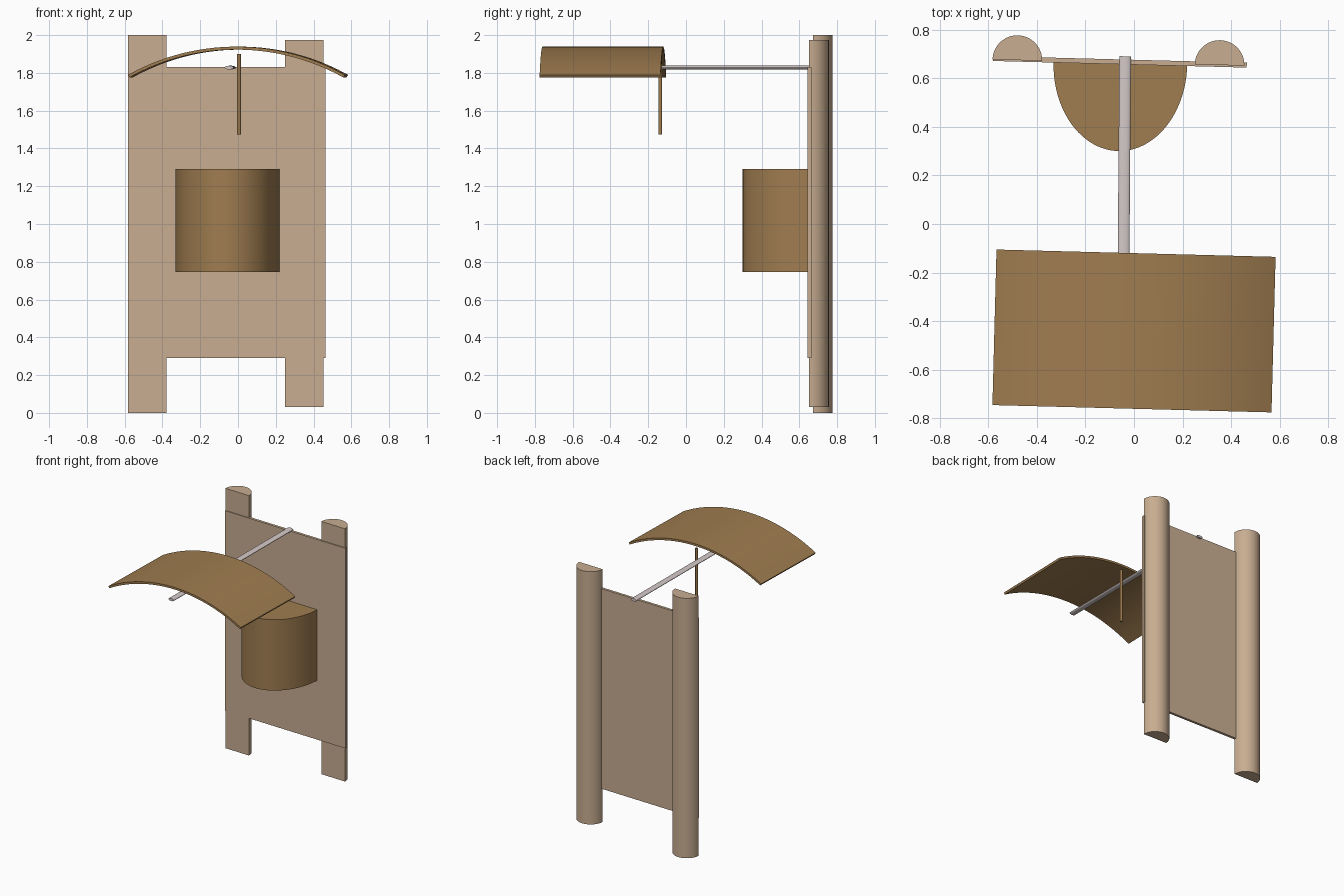
import bpy, bmesh, math
from mathutils import Matrix

if "Cube" in bpy.data.objects:
    bpy.data.objects.remove(bpy.data.objects["Cube"])


def material(name, rgb):
    m = bpy.data.materials.new(name)
    m.diffuse_color = (*rgb, 1)
    m.use_nodes = True
    m.node_tree.nodes["Principled BSDF"].inputs["Base Color"].default_value = m.diffuse_color
    return m


pale = material("pale wood", (0.58, 0.42, 0.285))
brown = material("brown wood", (0.35, 0.205, 0.08))
grey = material("pinkish grey", (0.66, 0.58, 0.58))
TURN = math.radians(-1.5)  # the whole model is turned slightly


def arc(rx, ry, a0, a1, n, cy=0.0):
    """Points on an elliptical arc, angles in degrees."""
    return [(rx * math.cos(math.radians(a0 + (a1 - a0) * i / n)),
             cy + ry * math.sin(math.radians(a0 + (a1 - a0) * i / n)))
            for i in range(n + 1)]


def prism(name, profile, length, loc, mat, turn=TURN, lying=False):
    """Extrude a closed profile along z, or along y when lying."""
    bm = bmesh.new()
    face = bm.faces.new([bm.verts.new((x, y, -length / 2)) for x, y in profile])
    out = bmesh.ops.extrude_face_region(bm, geom=[face])
    bmesh.ops.translate(bm, vec=(0, 0, length),
                        verts=[v for v in out["geom"] if isinstance(v, bmesh.types.BMVert)])
    mx = Matrix.Translation(loc) @ Matrix.Rotation(turn, 4, "Z")
    if lying:
        mx = mx @ Matrix.Rotation(math.pi / 2, 4, "X")
    bm.transform(mx)
    bmesh.ops.recalc_face_normals(bm, faces=bm.faces)
    me = bpy.data.meshes.new(name)
    bm.to_mesh(me)
    bm.free()
    me.materials.append(mat)
    ob = bpy.data.objects.new(name, me)
    bpy.context.collection.objects.link(ob)
    bpy.ops.object.select_all(action="DESELECT")
    ob.select_set(True)
    bpy.context.view_layer.objects.active = ob
    bpy.ops.object.shade_smooth_by_angle(angle=math.radians(35))
    return ob


# Two half-round posts, flat side to the front
for name, x, y, z0, z1 in (("left_post", -0.48, 0.674, 0.0, 2.0),
                           ("right_post", 0.352, 0.654, 0.03, 1.975)):
    prism(name, arc(0.102, 0.102, 0, 180, 32), z1 - z0, (x, y, (z0 + z1) / 2), pale)

# Back board
w, t = 0.522, 0.01
prism("back_board", [(-w, -t), (w, -t), (w, t), (-w, t)], 1.54, (-0.058, 0.667, 1.06), pale)

# Half-elliptical box on the front of the board
prism("front_box", arc(0.275, 0.36, 180, 360, 48), 0.545, (-0.056, 0.66, 1.0175), brown)

# Flattened rod carrying the canopy
prism("support_rod", arc(0.024, 0.01, 0, 360, 24)[:-1], 1.435, (-0.042, -0.0275, 1.828),
      grey, turn=math.radians(-0.44), lying=True)

# Thin upright stick under the canopy
prism("upright_stick", arc(0.01, 0.01, 0, 360, 12)[:-1], 0.425, (0.005, -0.136, 1.6875), brown)

# Curved canopy
R, half = 1.177, 29.2
shell = (arc(R, R, 90 - half, 90 + half, 40, -R)
         + arc(R - 0.016, R - 0.016, 90 + half, 90 - half, 40, -R))
prism("canopy", shell, 0.64, (0.0, -0.44, 1.939), brown, lying=True)
